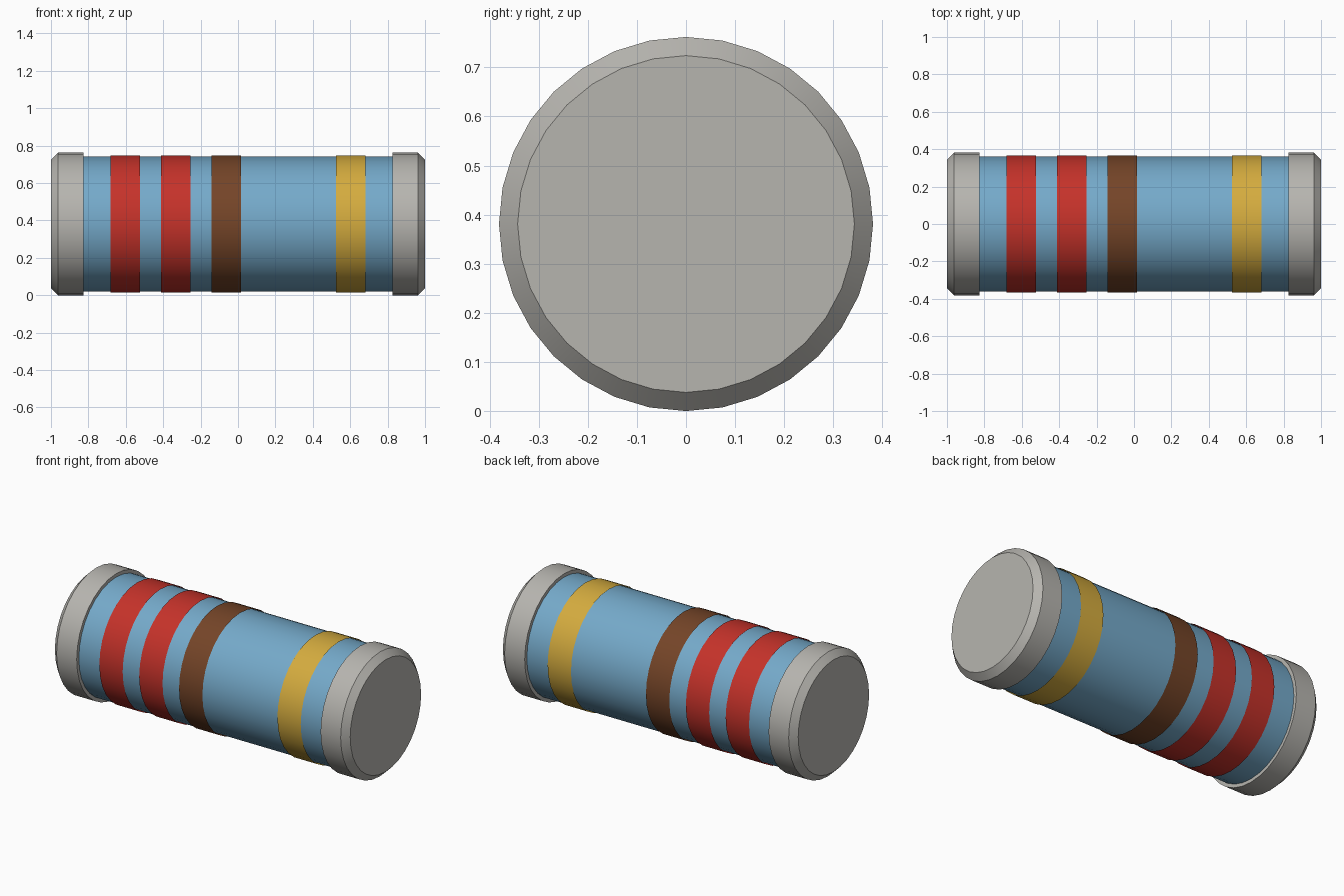
import bpy, bmesh
from math import cos, sin, pi, radians

if "Cube" in bpy.data.objects:
    bpy.data.objects.remove(bpy.data.objects["Cube"])

SIDES = 32
R_CAP, R_BODY, R_BAND = 0.381, 0.36, 0.366


def material(name, rgb):
    m = bpy.data.materials.new(name)
    m.diffuse_color = (*rgb, 1)
    m.use_nodes = True
    m.node_tree.nodes["Principled BSDF"].inputs["Base Color"].default_value = m.diffuse_color
    return m


def lathe(name, profile, mat, closed=True):
    """Surface turned about the x axis from (x, radius) points running left to right."""
    bm = bmesh.new()
    rings = [[bm.verts.new((x, r * sin(2 * pi * i / SIDES), R_CAP + r * cos(2 * pi * i / SIDES)))
              for i in range(SIDES)] for x, r in sorted(profile)]
    for a, b in zip(rings, rings[1:]):
        for i in range(SIDES):
            j = (i + 1) % SIDES
            bm.faces.new((a[j], a[i], b[i], b[j]))
    if closed:
        bm.faces.new(rings[0])
        bm.faces.new(rings[-1][::-1])
    bm.normal_update()
    # Keep the outside facing outward
    if bm.faces[:][0].normal.dot(bm.faces[:][0].calc_center_median()
                                 - bm.faces[:][SIDES // 2].calc_center_median()) < 0:
        bmesh.ops.reverse_faces(bm, faces=bm.faces)
    mesh = bpy.data.meshes.new(name)
    bm.to_mesh(mesh)
    bm.free()
    obj = bpy.data.objects.new(name, mesh)
    bpy.context.collection.objects.link(obj)
    mesh.materials.append(mat)
    bpy.ops.object.select_all(action='DESELECT')
    obj.select_set(True)
    bpy.context.view_layer.objects.active = obj
    bpy.ops.object.shade_smooth_by_angle(angle=radians(30))
    return obj


blue = material("body_blue", (0.177, 0.40, 0.59))
metal = material("cap_metal", (0.47, 0.46, 0.43))
red = material("band_red", (0.56, 0.032, 0.023))
brown = material("band_brown", (0.177, 0.059, 0.021))
gold = material("band_gold", (0.66, 0.41, 0.049))

# Ceramic body
lathe("body", [(-0.84, R_BODY), (0.84, R_BODY)], blue)

# Chamfered metal end caps
for side, s in (("left", -1), ("right", 1)):
    lathe(f"end_cap_{side}", [(s * 0.826, R_CAP), (s * 0.962, R_CAP), (s * 1.0, 0.343)], metal)

# Painted colour bands, open-ended sleeves
for name, x, mat in (("first_band", -0.604, red), ("second_band", -0.334, red),
                     ("multiplier_band", -0.064, brown), ("tolerance_band", 0.602, gold)):
    lathe(name, [(x - 0.079, R_BAND), (x + 0.079, R_BAND)], mat, closed=False)
